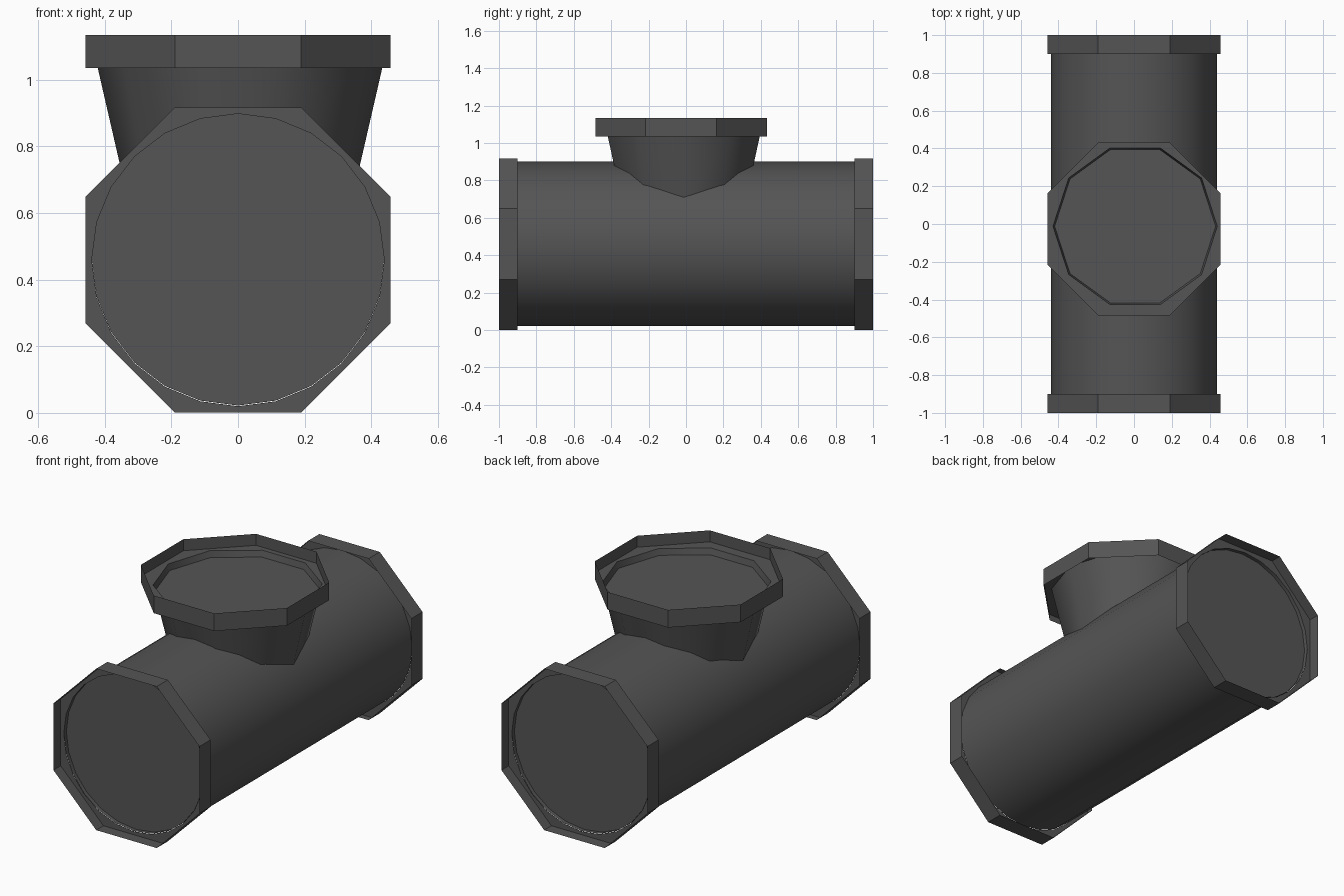
import bpy, bmesh, math
from mathutils import Matrix, Vector

if "Cube" in bpy.data.objects:
    bpy.data.objects.remove(bpy.data.objects["Cube"])

grey = bpy.data.materials.new("dark_grey")
grey.diffuse_color = (0.09, 0.09, 0.09, 1)
grey.use_nodes = True
grey.node_tree.nodes["Principled BSDF"].inputs["Base Color"].default_value = grey.diffuse_color


def loop(bm, n, r, z, cx=0.0, cy=0.0, phase=0.0):
    """Closed ring of n vertices around the local z axis."""
    return [bm.verts.new((cx + r * math.cos(phase + i * 2 * math.pi / n),
                          cy + r * math.sin(phase + i * 2 * math.pi / n), z))
            for i in range(n)]


def wall(bm, a, b, smooth=False):
    n = len(a)
    for i in range(n):
        f = bm.faces.new((a[i], a[(i + 1) % n], b[(i + 1) % n], b[i]))
        f.smooth = smooth


def edges(bm, vs):
    out = []
    for i in range(len(vs)):
        pair = (vs[i], vs[(i + 1) % len(vs)])
        out.append(bm.edges.get(pair) or bm.edges.new(pair))
    return out


def finish(name, bm, mat):
    bm.transform(mat)
    me = bpy.data.meshes.new(name)
    bm.to_mesh(me)
    bm.free()
    me.materials.append(grey)
    ob = bpy.data.objects.new(name, me)
    bpy.context.collection.objects.link(ob)


def flange(name, mat, top, hole_n, hole_r, hx=0.0, hy=0.0):
    """Octagonal collar: outer wall plus a recessed plate with a hole."""
    bm = bmesh.new()
    R, ph = 0.458 / math.cos(math.pi / 8), math.pi / 8
    low = loop(bm, 8, R, top - 0.1, phase=ph)
    mid = loop(bm, 8, R, top - 0.065, phase=ph)
    high = loop(bm, 8, R, top, phase=ph)
    wall(bm, low, mid)
    wall(bm, mid, high)
    hole = loop(bm, hole_n, hole_r, top - 0.065, hx, hy)
    bmesh.ops.triangle_fill(bm, use_beauty=True, normal=Vector((0, 0, 1)),
                            edges=edges(bm, mid) + edges(bm, hole))
    finish(name, bm, mat)


# Main pipe along y, with end discs set slightly inside the collars
CZ = 0.461
N = 24
to_y = Matrix.Translation((0, 0, CZ)) @ Matrix.Rotation(math.radians(90), 4, 'X')
bm = bmesh.new()
wall(bm, loop(bm, N, 0.439, -0.935), loop(bm, N, 0.439, 0.935), True)
bm.faces.new(loop(bm, N, 0.439, 0.912))
bm.faces.new(loop(bm, N, 0.439, -0.912)[::-1])
finish("main_pipe", bm, to_y)

# Collars on both pipe ends
lift = Matrix.Translation((0, 0, 0.459))
for name, ang in (("front_collar", 90), ("back_collar", -90)):
    flange(name, lift @ Matrix.Rotation(math.radians(ang), 4, 'X'), 1.0, N, 0.439)

# Tapered ten-sided branch with its recessed disc
bm = bmesh.new()
wall(bm, loop(bm, 10, 0.343, 0.67), loop(bm, 10, 0.435, 1.07), True)
bm.faces.new(loop(bm, 10, 0.426, 1.035))
finish("branch_pipe", bm, Matrix.Translation((0.006, -0.012, 0)))

# Collar on the branch
flange("branch_collar", Matrix.Translation((0, -0.026, 0)), 1.135, 10, 0.435, 0.006, 0.014)
